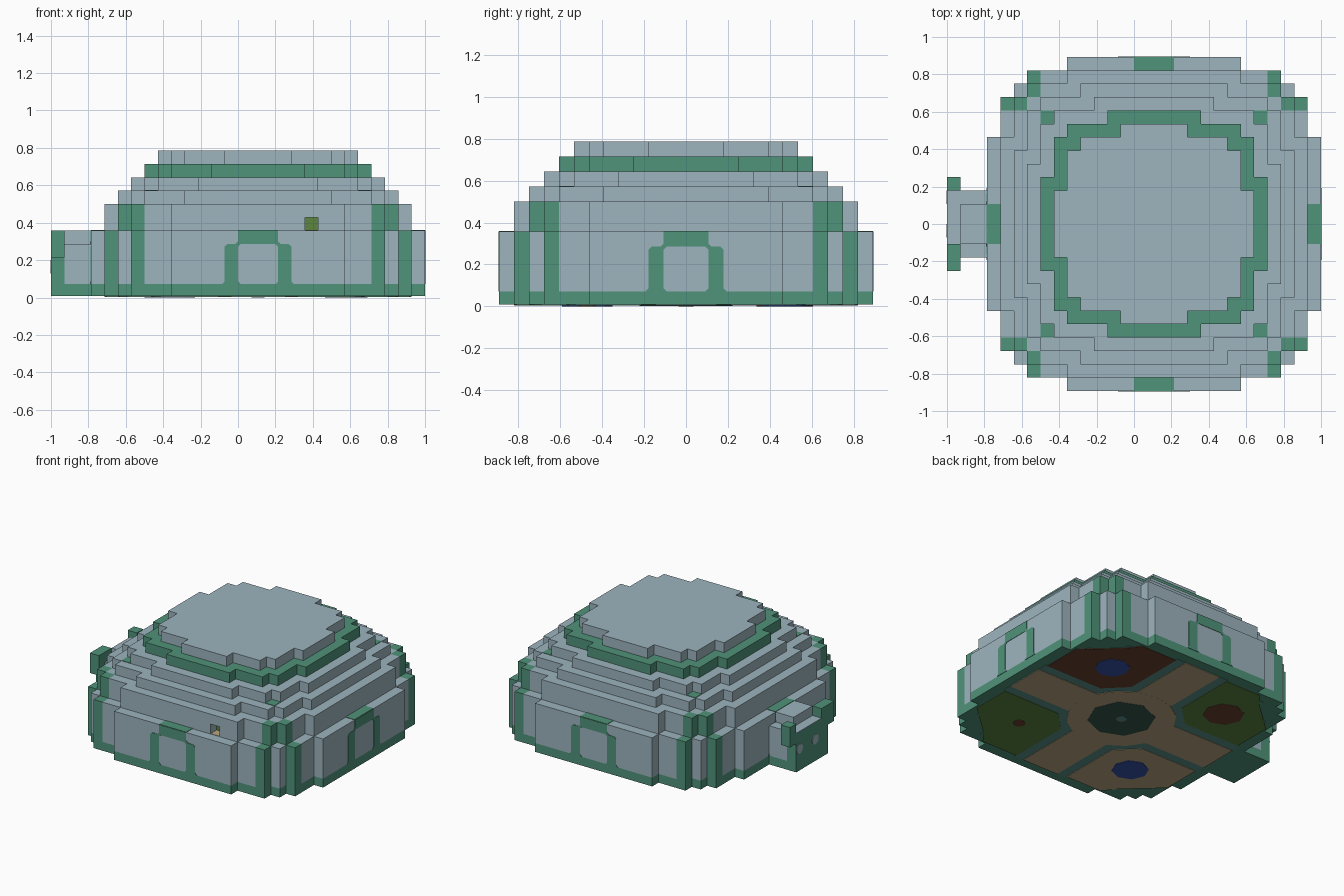
import bpy, bmesh, math
from mathutils import Matrix

cube = bpy.data.objects.get("Cube")
if cube:
    bpy.data.objects.remove(cube, do_unlink=True)

U = 1 / 14                      # one block
GRID = Matrix.Translation((1.5 * U, 0, 0)) @ Matrix.Scale(U, 4)


def material(name, hexcode):
    rgb = [int(hexcode[i:i + 2], 16) / 255 for i in (0, 2, 4)]
    col = [c / 12.92 if c < 0.04 else ((c + 0.055) / 1.055) ** 2.4 for c in rgb] + [1]
    m = bpy.data.materials.new(name)
    m.use_nodes = True
    m.diffuse_color = col
    m.node_tree.nodes["Principled BSDF"].inputs["Base Color"].default_value = col
    return m


GRAY = material("pale_blue_gray", "9db4be")
GREEN = material("sea_green", "50937a")
TEAL = material("muted_teal", "5c938a")
TAN = material("sandy_tan", "bba884")
BROWN = material("dark_brown", "694130")
OLIVE = material("grass_green", "5c8640")
BLUE = material("deep_blue", "3654a8")
DARK = material("dark_teal", "36564b")


def prism(name, pts, lo, hi, mat, place=Matrix.Identity(4)):
    """Extrude a flat outline, measured in blocks, from lo to hi."""
    bm = bmesh.new()
    face = bm.faces.new([bm.verts.new((x, y, lo)) for x, y in pts])
    ext = bmesh.ops.extrude_face_region(bm, geom=[face])
    tops = [v for v in ext["geom"] if isinstance(v, bmesh.types.BMVert)]
    bmesh.ops.translate(bm, verts=tops, vec=(0, 0, hi - lo))
    bmesh.ops.recalc_face_normals(bm, faces=bm.faces)
    bm.transform(GRID @ place)
    mesh = bpy.data.meshes.new(name)
    bm.to_mesh(mesh)
    bm.free()
    mesh.materials.append(mat)
    ob = bpy.data.objects.new(name, mesh)
    bpy.context.collection.objects.link(ob)
    return ob


def rect(x0, x1, y0, y1):
    return [(x0, y0), (x1, y0), (x1, y1), (x0, y1)]


def disc(x, y, r, n=12):
    return [(x + r * math.cos(math.tau * i / n), y + r * math.sin(math.tau * i / n))
            for i in range(n)]


def turned(pts, sx, sy):
    return [(x * sx, y * sy) for x, y in pts]


def stepped(steps):
    """Four-fold stepped ring from the corners of one quadrant."""
    quad, last = [], None
    for x, y in steps:
        if last is not None:
            quad.append((x, last))
        quad.append((x, y))
        last = y
    out = []
    for _ in range(4):
        out += quad
        quad = [(-y, x) for x, y in quad]
    return out


def dome_ring(r, flat):
    """Outline of an upper tier: long flats with a stepped corner."""
    return stepped([(r, flat), (r - 1, r - 2), (r - 2, r - 1), (flat, r)])


# Stacked dome tiers
prism("base_course", stepped([(12.5, 6.5), (11.5, 9.5), (10.5, 10.5), (9.5, 11.5), (6.5, 12.5)]),
      0.12, 1, GREEN)
prism("lower_wall", stepped([(12.5, 6.5), (11.5, 8.5), (10.5, 10.5), (8.5, 11.5), (6.5, 12.5)]),
      1, 5, GRAY)
upper = prism("upper_wall",
              stepped([(11.5, 6.5), (10.5, 8.5), (9.5, 9.5), (8.5, 10.5), (6.5, 11.5)]),
              5, 7, GRAY)
for name, r, flat, z, mat in (("roof_step_low", 10.5, 5.5, 7, GRAY),
                              ("roof_step_high", 9.5, 4.5, 8, GRAY),
                              ("roof_band", 8.5, 3.5, 9, GREEN),
                              ("roof_cap", 7.5, 2.5, 10, GRAY)):
    prism(name, dome_ring(r, flat), z, z + 1, mat)

# Corner pillars
for sx in (-1, 1):
    for sy in (-1, 1):
        for i, j, z0, z1 in ((9, 11, 1, 5), (11, 9, 1, 5), (9, 10, 5, 7), (10, 9, 5, 7),
                             (8, 8, 8, 8.04)):
            cell = rect(i - .5, i + .5, j - .5, j + .5)
            prism("corner_pillar", turned(cell, sx, sy), z0, z1, GREEN)

# Painted door arches on all four sides
half = [(1.3, 1), (1.5, 1.2), (1.5, 3.8), (1.3, 4)]
outer = [(1.5, 5), (1.5, 4.2), (1.7, 4), (2.3, 4), (2.5, 3.8), (2.5, 1.2), (2.7, 1)]
arch = outer + half + turned(half[::-1], -1, 1) + turned(outer[::-1], -1, 1)


def side(angle, dist):
    return (Matrix.Rotation(math.radians(angle), 4, 'Z') @ Matrix.Translation((0, -dist, 0))
            @ Matrix.Rotation(math.pi / 2, 4, 'X'))


for a in (0, 90, 180, 270):
    prism("door_arch", arch, -.02, .04, GREEN, side(a, 12.5))
    prism("door_lintel_top", rect(-1.5, 1.5, -12.5, -11.5), 5, 5.04, GREEN,
          Matrix.Rotation(math.radians(a), 4, 'Z'))

# Small window opening in the upper wall
cutter = prism("window_cutter", rect(3.5, 4.5, -12, -10.5), 4.9, 6, GRAY)
cutter.hide_render = True
cutter.display_type = 'WIRE'
cut = upper.modifiers.new("window", 'BOOLEAN')
cut.operation = 'DIFFERENCE'
cut.solver = 'EXACT'
cut.object = cutter
prism("window_back", rect(3.5, 4.5, -10.54, -10.48), 5, 6, OLIVE)
prism("window_floor", rect(3.5, 4.5, -11.48, -10.5), 5, 5.04, TAN)

# Porch on one side
prism("porch_base", rect(-15.5, -12.5, -2.5, 2.5), 0.12, 1, GREEN)
prism("porch_body", rect(-14.5, -12.5, -2.5, 2.5), 1, 4, GRAY)
prism("porch_roof", rect(-14.5, -12.5, -1.5, 1.5), 4, 5, GRAY)
prism("porch_front", rect(-15.5, -14.5, -2.5, 2.5), 1, 4, GREEN)
prism("porch_front_top", rect(-15.5, -14.5, -1.5, 2.5), 4, 4.04, GRAY)
prism("porch_wing_back", rect(-15.5, -14.5, 2.5, 3.5), 3, 5, GREEN)
prism("porch_wing_front", rect(-15.5, -14.5, -3.5, -2.5), 3, 5, GREEN)
prism("porch_wing_step", rect(-15.5, -14.5, -2.5, -1.5), 4, 5, GREEN)
for s in (-2, .5):
    prism("porch_window", disc(s, 2.3, .5), -.02, .05, GRAY, side(270, 15.5))

# Floor pattern on the underside
prism("floor_border", stepped([(11.5, 3), (10.5, 8), (8, 10.5), (3, 11.5)]), .08, .12, TEAL)
prism("floor_paths", stepped([(11.5, 2), (2, 11.5)]), .045, .08, TAN)
prism("floor_ring", disc(0, 0, 5, 16), .04, .08, TAN)
plot = [(5, 3), (11.3, 3), (11.3, 7), (8, 10), (7, 11.3), (3, 11.3), (3, 5)]
for name, sx, sy, ground, spot, r in (("brown_plot", 1, 1, BROWN, BLUE, 1.6),
                                      ("grass_plot_right", 1, -1, OLIVE, BROWN, .6),
                                      ("grass_plot_left", -1, 1, OLIVE, BROWN, 1.9),
                                      ("sand_plot", -1, -1, TAN, BLUE, 1.7)):
    prism(name, turned(plot, sx, sy), .04, .08, ground)
    prism(name + "_spot", disc(6.6 * sx, 6.6 * sy, r, 8), 0, .04, spot)
prism("floor_centre", disc(0, 0, 3.1, 8), .02, .04, DARK)
prism("floor_centre_dot", disc(0, 0, .5, 8), 0, .02, TEAL)
